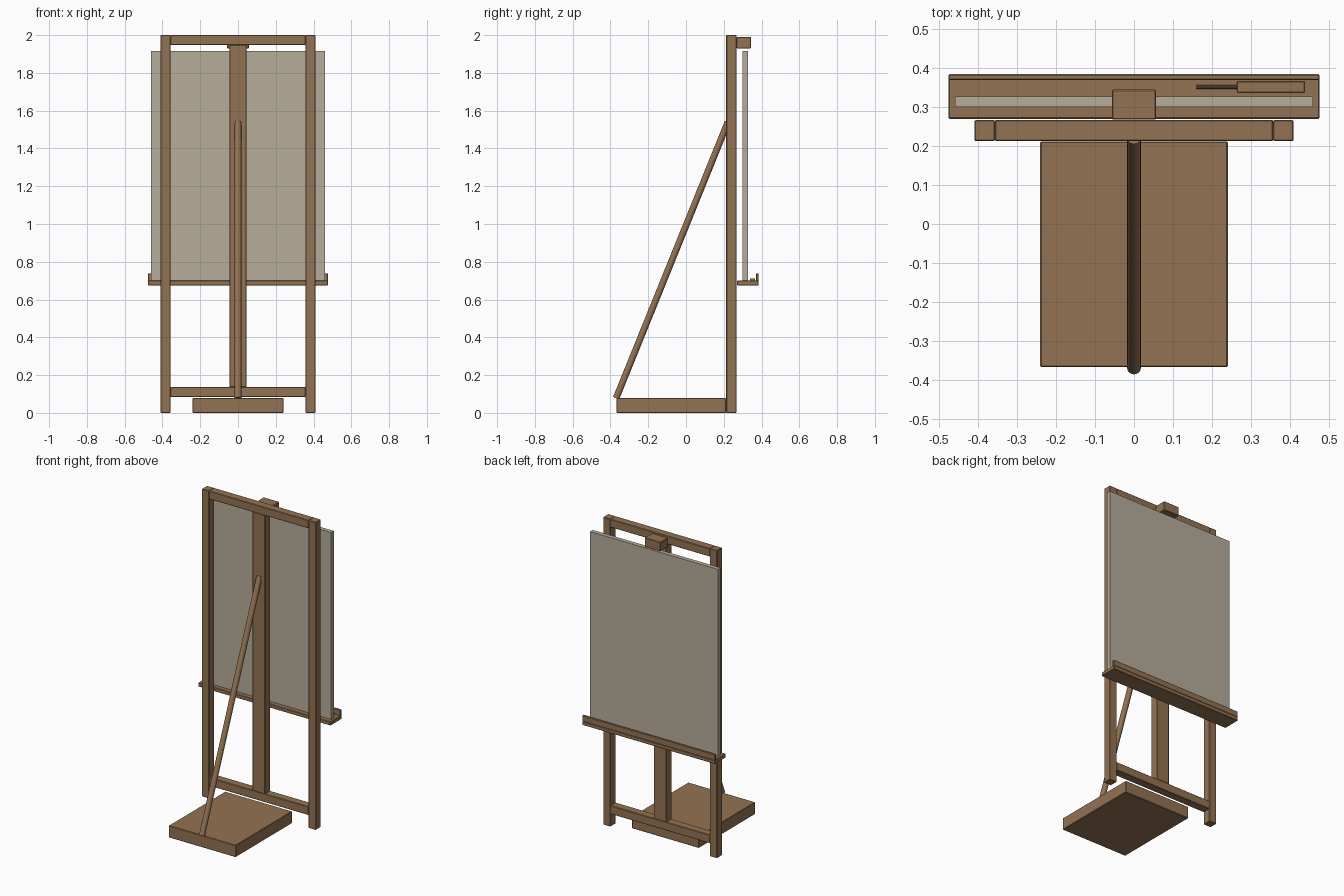
import bpy
from mathutils import Vector

if "Cube" in bpy.data.objects:
    bpy.data.objects.remove(bpy.data.objects["Cube"])


def material(name, rgb):
    m = bpy.data.materials.new(name)
    m.diffuse_color = (*rgb, 1)
    m.use_nodes = True
    m.node_tree.nodes["Principled BSDF"].inputs["Base Color"].default_value = m.diffuse_color
    return m


WOOD = material("wood", (0.29, 0.17, 0.085))
CLOTH = material("cloth", (0.47, 0.42, 0.33))
DARK = material("dark", (0.06, 0.04, 0.03))


def box(name, x, y, z, mat=WOOD, bevel=0.003):
    """Box from (min, max) ranges, with slightly eased edges."""
    bpy.ops.mesh.primitive_cube_add(size=1, location=[(a + b) / 2 for a, b in (x, y, z)])
    o = bpy.context.object
    o.name = name
    o.scale = [b - a for a, b in (x, y, z)]
    bpy.ops.object.transform_apply(location=False, rotation=False, scale=True)
    if bevel:
        mod = o.modifiers.new("eased_edges", 'BEVEL')
        mod.width = bevel
        mod.segments = 1
    o.data.materials.append(mat)
    return o


def rod(name, a, b, r, mat=WOOD, sides=24):
    """Round rod between two points."""
    a, b = Vector(a), Vector(b)
    d = b - a
    bpy.ops.mesh.primitive_cylinder_add(vertices=sides, radius=r, depth=d.length,
                                        location=(a + b) / 2)
    o = bpy.context.object
    o.name = name
    o.rotation_euler = d.to_track_quat('Z', 'Y').to_euler()
    o.data.materials.append(mat)
    bpy.ops.object.shade_smooth_by_angle()
    return o


# Upright frame
FY = (0.213, 0.267)
for side, x in (("left", (-0.41, -0.357)), ("right", (0.357, 0.41))):
    box(side + "_post", x, FY, (0, 2))
box("top_rail", (-0.358, 0.358), FY, (1.947, 2))
box("bottom_rail", (-0.358, 0.358), FY, (0.083, 0.138))
box("centre_mast", (-0.046, 0.046), FY, (0.136, 1.949))

# Base block and rear strut
box("base_block", (-0.241, 0.241), (-0.368, 0.212), (0, 0.078))
rod("rear_strut", (0, -0.37, 0.078), (0, 0.222, 1.54), 0.0175)

# Tray with lip
box("tray", (-0.477, 0.477), (0.27, 0.385), (0.675, 0.70))
box("tray_lip", (-0.477, 0.477), (0.37, 0.385), (0.698, 0.738))

# Canvas and top clamp
box("canvas", (-0.46, 0.46), (0.30, 0.328), (0.70, 1.915), CLOTH, 0)
box("top_clamp", (-0.057, 0.057), (0.268, 0.345), (1.93, 1.99))

# Tool lying on the tray
rod("tool_shaft", (0.16, 0.352, 0.706), (0.267, 0.352, 0.706), 0.005, DARK, 12)
box("tool_handle", (0.265, 0.438), (0.338, 0.366), (0.70, 0.712), WOOD, 0.001)
